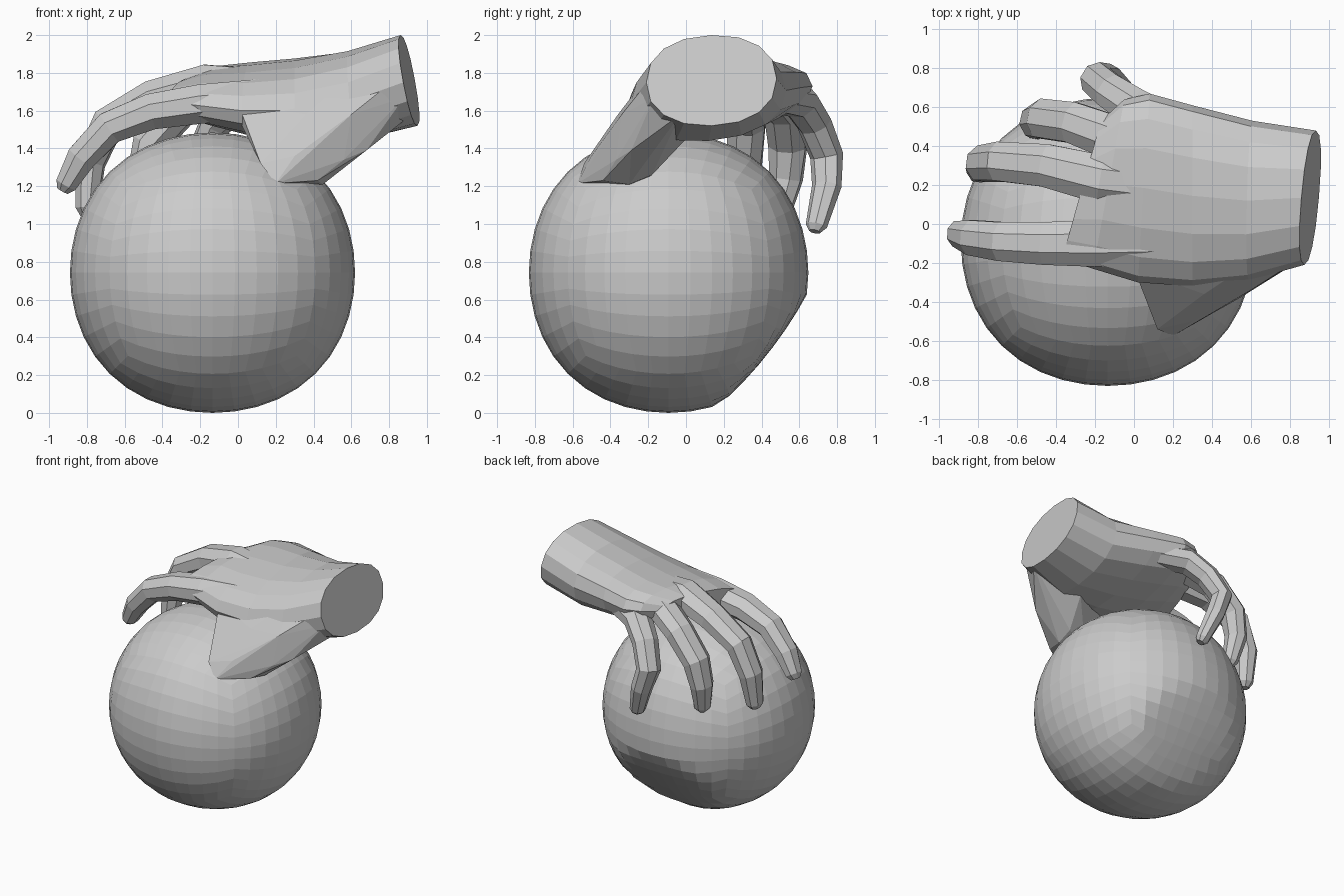
import bpy, bmesh, math
from mathutils import Vector

if "Cube" in bpy.data.objects:
    bpy.data.objects.remove(bpy.data.objects["Cube"])

C = bpy.context


def make(name, bm):
    bmesh.ops.recalc_face_normals(bm, faces=bm.faces[:])
    me = bpy.data.meshes.new(name)
    bm.to_mesh(me)
    bm.free()
    ob = bpy.data.objects.new(name, me)
    C.collection.objects.link(ob)
    return ob


def loft(name, rings):
    """Closed skin over a list of equal-length point rings."""
    bm = bmesh.new()
    rv = [[bm.verts.new(p) for p in r] for r in rings]
    n = len(rv[0])
    for a, b in zip(rv, rv[1:]):
        for i in range(n):
            j = (i + 1) % n
            bm.faces.new((a[i], a[j], b[j], b[i]))
    bm.faces.new(rv[0])
    bm.faces.new(rv[-1])
    return make(name, bm)


def palm_ring(x, y0, y1, z0, z1, tilt, skew, shear, n=16):
    """Squarish oval across the hand; tilt leans it, skew angles it, shear rolls it."""
    pts = []
    for i in range(n):
        a = 2 * math.pi * i / n
        c, s = math.cos(a), math.sin(a)
        u = math.copysign(abs(c) ** 0.9, c)
        v = math.copysign(abs(s) ** 0.9, s)
        pts.append(Vector((x - tilt * v + skew * u,
                           (y0 + y1) / 2 + u * (y1 - y0) / 2,
                           (z0 + z1) / 2 + v * (z1 - z0) / 2 + shear * u)))
    return pts


def finger(name, path, widths, depth=0.87, n=8):
    """Tapered tube along a bent path, rounded off at the tip."""
    p = [Vector(q) for q in path]
    d = p[3] - p[0]
    side = Vector((-d.y, d.x, 0)).normalized()
    end = (p[-1] - p[-2]).normalized()
    p.append(p[-1] + end * widths[-1] * 0.6)
    w = [1.08 * q for q in widths] + [widths[-1] * 0.6]
    rings = []
    for k, c in enumerate(p):
        t = (p[min(k + 1, len(p) - 1)] - p[max(k - 1, 0)]).normalized()
        s = (side - t * side.dot(t)).normalized()
        up = t.cross(s)
        rings.append([c + s * w[k] * math.cos(a) + up * w[k] * depth * math.sin(a)
                      for a in [2 * math.pi * (i + 0.5) / n for i in range(n)]])
    return loft(name, rings)


# ball: rounded cube grid, a touch full at the corners, flattened at the lower back
bm = bmesh.new()
bmesh.ops.create_cube(bm, size=2)
bmesh.ops.subdivide_edges(bm, edges=bm.edges[:], cuts=9, use_grid_fill=True)
flat = Vector((0, 0.784, -0.621))
for v in bm.verts:
    d = Vector([math.tan(q * math.pi / 4) for q in v.co]).normalized()
    r = 1 + 0.04 * (1 - d.x ** 4 - d.y ** 4 - d.z ** 4)
    q = Vector((d.x * 0.755, d.y * 0.74, d.z * 0.742)) * r
    over = q.dot(flat) - 0.645
    if over > 0:
        q -= flat * over * 0.7
    v.co = q + Vector((-0.135, -0.092, 0.742))
make("ball", bm)

# wrist and palm
hand = loft("hand", [palm_ring(*r) for r in (
    (0.905, -0.21, 0.48, 1.52, 2.00, 0.045, 0.03, 0.01),
    (0.60, -0.29, 0.53, 1.44, 1.915, 0.02, 0.01, 0.03),
    (0.30, -0.32, 0.61, 1.46, 1.865, 0.0, 0.0, 0.06),
    (0.05, -0.30, 0.67, 1.49, 1.84, 0.0, 0.03, 0.065),
    (-0.13, -0.23, 0.64, 1.54, 1.825, 0.0, 0.08, 0.055),
    (-0.27, -0.18, 0.53, 1.60, 1.775, 0.0, 0.10, 0.04))])

# thumb: blocky wedge flowing from the back of the hand onto the ball
bm = bmesh.new()
for p in ((0.12, -0.54, 1.32), (0.115, -0.43, 1.38), (0.20, -0.575, 1.215),
          (0.42, -0.44, 1.23), (0.45, -0.30, 1.21), (0.25, -0.25, 1.215),
          (0.30, -0.50, 1.36), (0.56, -0.37, 1.34), (0.68, -0.29, 1.39),
          (0.92, -0.03, 1.58), (0.88, -0.17, 1.67), (0.85, -0.18, 1.78),
          (0.60, -0.34, 1.58), (0.36, -0.36, 1.58), (0.14, -0.33, 1.47),
          (0.02, -0.24, 1.52), (0.0, -0.23, 1.64), (0.30, -0.20, 1.73),
          (0.60, -0.20, 1.79), (0.45, -0.18, 1.26), (0.50, 0.0, 1.45)):
    bm.verts.new(p)
bmesh.ops.convex_hull(bm, input=bm.verts[:])
loose = [v for v in bm.verts if not v.link_faces]
bmesh.ops.delete(bm, geom=loose, context='VERTS')
parts = [make("thumb", bm)]

# four fingers curling over the ball
parts += [finger(*f) for f in (
    ("index_finger",
     [(0.20, -0.09, 1.67), (-0.20, -0.10, 1.635), (-0.46, -0.10, 1.595),
      (-0.68, -0.09, 1.51), (-0.83, -0.07, 1.35), (-0.91, -0.05, 1.21)],
     [0.12, 0.12, 0.11, 0.10, 0.09, 0.065]),
    ("middle_finger",
     [(0.30, 0.17, 1.70), (-0.17, 0.23, 1.735), (-0.45, 0.30, 1.665),
      (-0.69, 0.32, 1.53), (-0.785, 0.31, 1.32), (-0.80, 0.28, 1.08)],
     [0.12, 0.125, 0.11, 0.10, 0.09, 0.065]),
    ("ring_finger",
     [(0.30, 0.36, 1.70), (-0.10, 0.44, 1.71), (-0.31, 0.52, 1.60),
      (-0.47, 0.54, 1.42), (-0.51, 0.53, 1.24), (-0.49, 0.49, 1.05)],
     [0.11, 0.115, 0.105, 0.10, 0.085, 0.06]),
    ("little_finger",
     [(0.25, 0.48, 1.67), (0.0, 0.60, 1.65), (-0.12, 0.68, 1.53),
      (-0.195, 0.745, 1.36), (-0.135, 0.745, 1.20), (-0.06, 0.69, 0.99)],
     [0.09, 0.10, 0.09, 0.085, 0.075, 0.055]))]

# merge the thumb and fingers into one hand
C.view_layer.objects.active = hand
for part in parts:
    mod = hand.modifiers.new("join_" + part.name, 'BOOLEAN')
    mod.operation = 'UNION'
    mod.solver = 'EXACT'
    mod.object = part
    bpy.ops.object.modifier_apply(modifier=mod.name)
    bpy.data.objects.remove(part, do_unlink=True)
